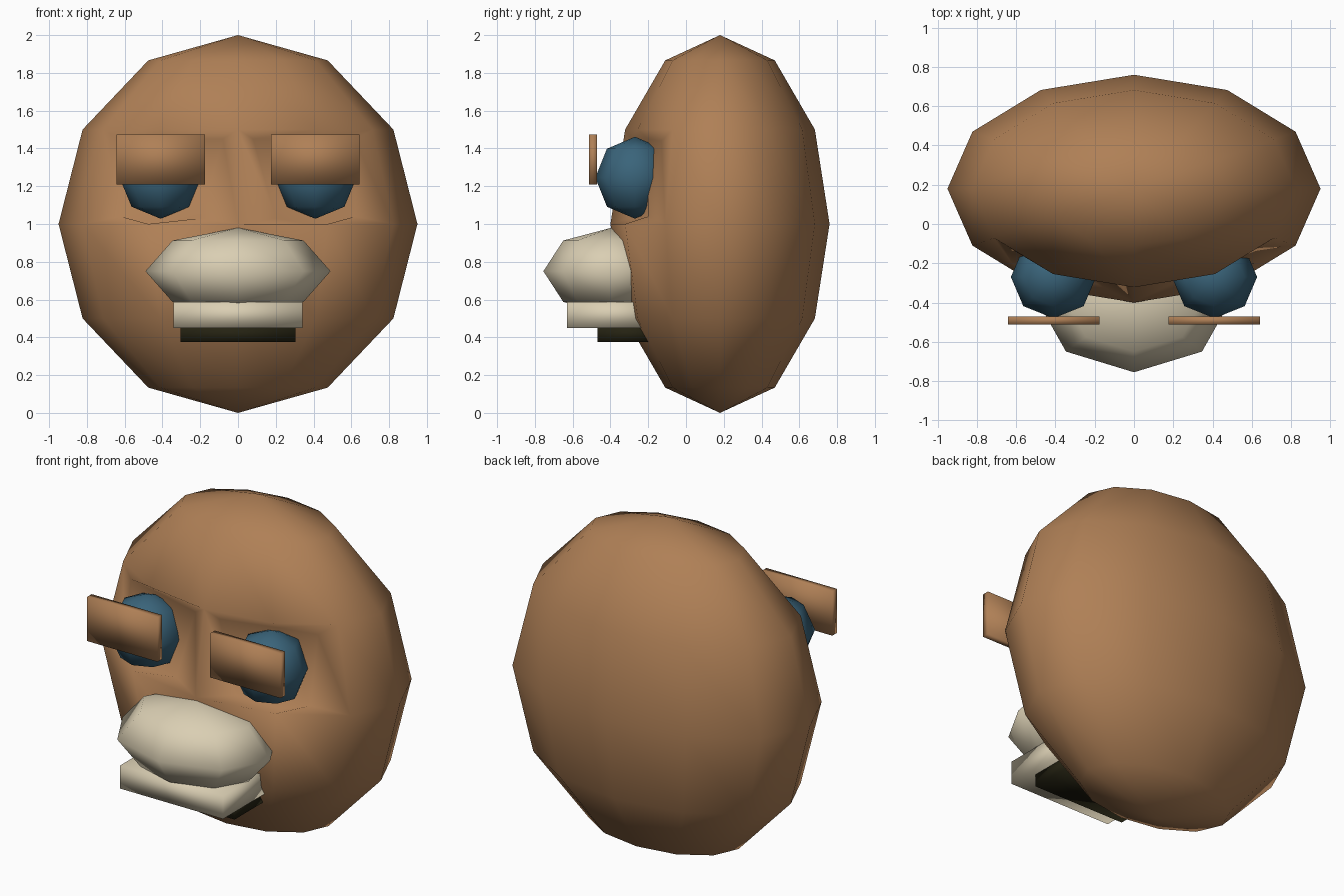
import bpy, bmesh
from mathutils import Vector

cube = bpy.data.objects.get("Cube")
if cube:
    bpy.data.objects.remove(cube, do_unlink=True)


def material(name, color):
    mat = bpy.data.materials.new(name)
    mat.use_nodes = True
    mat.diffuse_color = (*color, 1)
    mat.node_tree.nodes["Principled BSDF"].inputs["Base Color"].default_value = (*color, 1)
    return mat


brown = material("brown skin", (0.43, 0.215, 0.093))
cream = material("cream muzzle", (0.70, 0.62, 0.45))
blue = material("blue eye", (0.042, 0.127, 0.195))
black = material("dark mouth", (0.018, 0.016, 0.006))


def finish(name, mat):
    ob = bpy.context.object
    ob.name = ob.data.name = name
    ob.data.materials.append(mat)
    bpy.ops.object.transform_apply(location=True, rotation=True, scale=True)
    bpy.ops.object.shade_smooth()
    return ob


def ellipsoid(name, mat, center, radii, segments, rings):
    bpy.ops.mesh.primitive_uv_sphere_add(segments=segments, ring_count=rings, radius=1, location=center)
    bpy.context.object.scale = radii
    return finish(name, mat)


def box(name, mat, low, high):
    low, high = Vector(low), Vector(high)
    bpy.ops.mesh.primitive_cube_add(size=1, location=(low + high) / 2)
    bpy.context.object.scale = high - low
    return finish(name, mat)


# Head, with a shallow eye socket inset on each side of the nose bridge
head = ellipsoid("head", brown, (0, 0.18, 1), (0.95, 0.58, 1), 12, 6)
socket_top = [(0.08, -0.29, 1.45), (0.40, -0.20, 1.45), (0.62, -0.13, 1.44)]
socket_bottom = [(0.20, -0.30, 1.03), (0.45, -0.23, 0.985), (0.62, -0.20, 1.04)]

bm = bmesh.new()
bm.from_mesh(head.data)
for side in (-1, 1):
    faces = []
    for f in bm.faces:
        c = f.calc_center_median()
        if 0 < side * c.x < 0.7 and c.y < 0.1 and 1.1 < c.z < 1.4:
            faces.append(f)
    bmesh.ops.inset_region(bm, faces=faces, thickness=0.03, use_boundary=True, use_even_offset=True)
    verts = sorted({v for f in faces for v in f.verts}, key=lambda v: side * v.co.x)
    upper = [v for v in verts if v.co.z > 1.25]
    lower = [v for v in verts if v.co.z <= 1.25]
    for v, (x, y, z) in zip(upper + lower, socket_top + socket_bottom):
        v.co = (side * x, y, z)
for f in bm.faces:
    f.smooth = True
bm.to_mesh(head.data)
bm.free()

# Eyes and flat eyelids
for label, side in (("left", 1), ("right", -1)):
    ellipsoid(label + "_eye", blue, (side * 0.41, -0.27, 1.245), (0.217, 0.21, 0.217), 8, 4)
    inner, outer = sorted((side * 0.175, side * 0.642))
    box(label + "_eyelid", brown, (inner, -0.513, 1.21), (outer, -0.47, 1.475))

# Muzzle, jaw and mouth
ellipsoid("muzzle", cream, (0, -0.395, 0.75), (0.49, 0.36, 0.23), 8, 4)
box("jaw", cream, (-0.342, -0.63, 0.45), (0.342, -0.12, 0.588))
box("mouth", black, (-0.305, -0.468, 0.375), (0.305, -0.12, 0.46))
